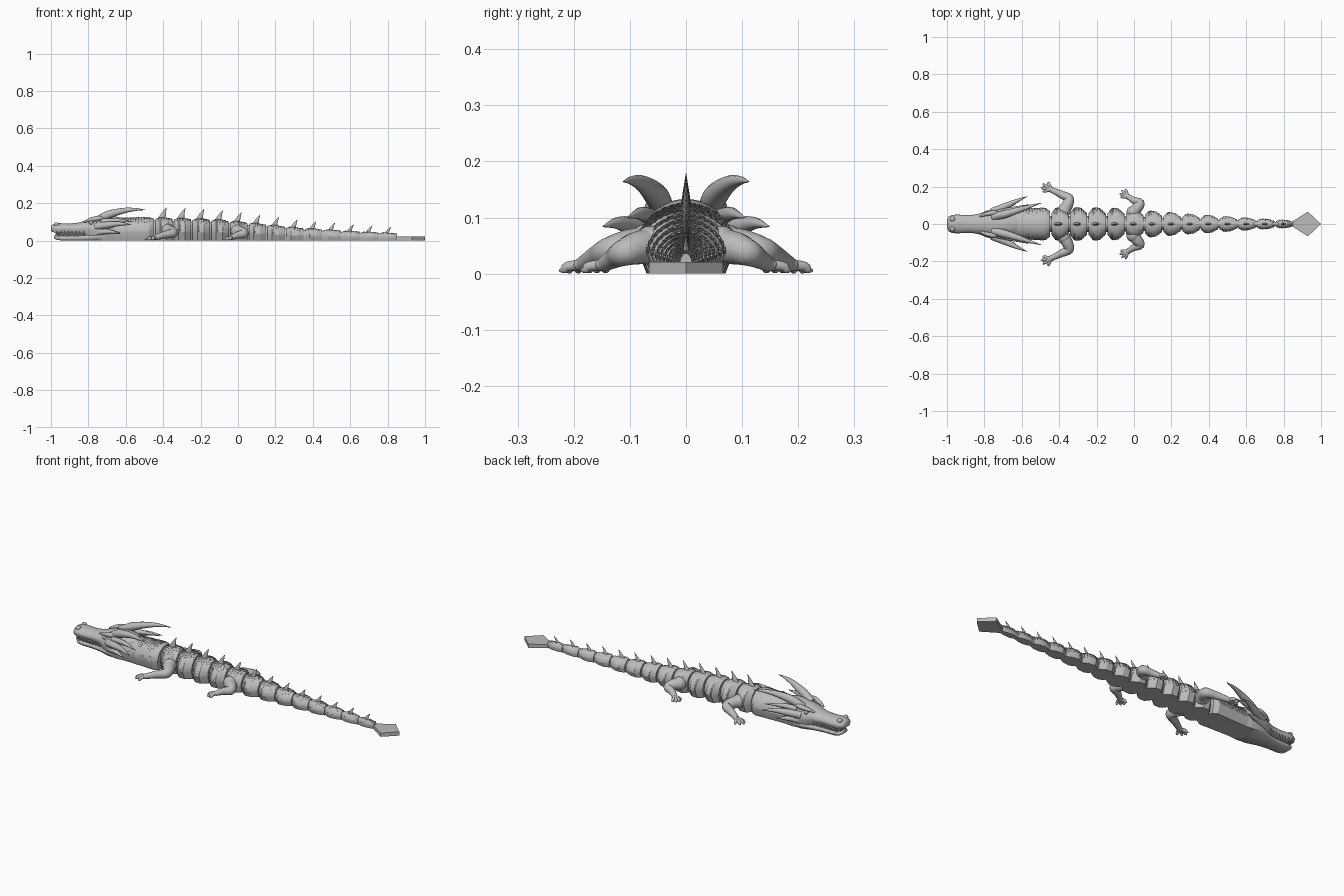
import bpy, bmesh, math
from mathutils import Vector

cube = bpy.data.objects.get("Cube")
if cube:
    bpy.data.objects.remove(cube)

grey = bpy.data.materials.new("stone_grey")
grey.use_nodes = True
grey.diffuse_color = (0.5, 0.5, 0.5, 1)
grey.node_tree.nodes["Principled BSDF"].inputs["Base Color"].default_value = (0.5, 0.5, 0.5, 1)


def finish(name, bm, mirror=False, smooth=40):
    bmesh.ops.recalc_face_normals(bm, faces=bm.faces)
    mesh = bpy.data.meshes.new(name)
    bm.to_mesh(mesh)
    bm.free()
    mesh.materials.append(grey)
    ob = bpy.data.objects.new(name, mesh)
    bpy.context.collection.objects.link(ob)
    if smooth:
        bpy.ops.object.select_all(action='DESELECT')
        ob.select_set(True)
        bpy.context.view_layer.objects.active = ob
        bpy.ops.object.shade_smooth_by_angle(angle=math.radians(smooth))
    if mirror:
        mod = ob.modifiers.new("mirror", 'MIRROR')
        mod.use_axis = (False, True, False)
        mod.use_clip = False
    return ob


def table(rows, x):
    """Linear lookup of all columns of a table at x."""
    if x <= rows[0][0]:
        return rows[0][1:]
    for a, b in zip(rows, rows[1:]):
        if x <= b[0]:
            t = (x - a[0]) / (b[0] - a[0])
            return [p + (q - p) * t for p, q in zip(a[1:], b[1:])]
    return rows[-1][1:]


def skin(bm, rings):
    loops = [[bm.verts.new(p) for p in ring] for ring in rings]
    n = len(loops[0])
    for a, b in zip(loops, loops[1:]):
        for i in range(n):
            bm.faces.new((a[i], a[(i + 1) % n], b[(i + 1) % n], b[i]))
    bm.faces.new(loops[0])
    bm.faces.new(loops[-1])


def dome(row, ang):
    """Point on the arched upper part of a section (x, half width, bottom, top)."""
    x, w, lo, hi = row
    belt = lo + 0.38 * (hi - lo)
    return Vector((x, w * math.cos(ang), belt + (hi - belt) * math.sin(ang)))


def loft(bm, rows, n=20, foot=0.8):
    rings = []
    for r in rows:
        ring = [dome(r, math.pi * i / n) for i in range(n + 1)]
        ring += [Vector((r[0], s * foot * r[1], r[2])) for s in (-1, 1)]
        rings.append(ring)
    skin(bm, rings)


def tube(bm, pts, radii, flat=1.0, n=12, steps=5):
    """Tapered tube along a smooth path; flat squeezes it sideways."""
    P = [Vector(p) for p in pts]
    P = [2 * P[0] - P[1]] + P + [2 * P[-1] - P[-2]]
    path = []
    for i in range(1, len(P) - 2):
        a, b, c, d = P[i - 1:i + 3]
        for k in range(steps + (i == len(P) - 3)):
            t = k / steps
            p = 0.5 * (2 * b + (c - a) * t + (2 * a - 5 * b + 4 * c - d) * t * t
                       + (3 * b - a - 3 * c + d) * t ** 3)
            path.append((p, radii[i - 1] + (radii[i] - radii[i - 1]) * t))
    rings = []
    for i, (p, r) in enumerate(path):
        d = (path[min(i + 1, len(path) - 1)][0] - path[max(i - 1, 0)][0]).normalized()
        side = d.cross(Vector((0, 0, 1))).normalized()
        up = side.cross(d)
        rings.append([p + r * (flat * math.cos(2 * math.pi * k / n) * side
                               + math.sin(2 * math.pi * k / n) * up) for k in range(n)])
    skin(bm, rings)


def ball(bm, pos, r, squash=1.0):
    v = bmesh.ops.create_uvsphere(bm, u_segments=16, v_segments=10, radius=r)["verts"]
    bmesh.ops.scale(bm, vec=(1, 1, squash), verts=v)
    bmesh.ops.translate(bm, vec=pos, verts=v)


def scales(bm, rows, x0, x1, count, size):
    """Overlapping diamond scales with raised rear tips."""
    for j in range(count):
        x = x0 + (x1 - x0) * (j + 0.5) / count
        w, lo, hi = table(rows, x)
        n = max(7, int(2.6 * w / size))
        half = 0.55 * math.pi / n
        for i in range(n + j % 2):
            a = math.pi * (i + 0.5 - 0.5 * (j % 2)) / n
            a = min(max(a, half), math.pi - half)

            def at(dx, da, lift=0.0):
                p = dome((x + dx, *table(rows, x + dx)), a + da)
                return bm.verts.new(p + lift * Vector((0, math.cos(a), math.sin(a))))
            f, l, r = at(-size, 0), at(0, half, 0.001), at(0, -half, 0.001)
            tip, base = at(size * 0.8, 0, 0.0035), at(size * 0.5, 0, -0.001)
            for face in ((f, l, tip), (f, tip, r), (l, base, tip), (tip, base, r), (f, r, base, l)):
                bm.faces.new(face)


# Overall body taper: x, half width, top height
BODY = [(-0.7, .076, .118), (-.47, .086, .124), (-.3, .088, .12), (-.1, .085, .112), (.1, .069, .092),
        (.3, .053, .07), (.6, .033, .05), (.86, .017, .038)]


def section(x, kw=1.0, kh=1.0):
    w, h = table(BODY, x)
    return (x, w * kw, 0.0, h * kh)


# Neck with scaled rear half
bm = bmesh.new()
neck = [section(x) for x in (-.72, -.6, -.5, -.475)] + [section(-.45, .8, .95)]
loft(bm, neck)
scales(bm, neck, -.66, -.47, 13, .011)
finish("neck", bm, smooth=30)

# Jointed body segments, links and back spines
links, spines = bmesh.new(), bmesh.new()
core = [section(x / 20, .5, .86) for x in range(-10, 18)]
loft(links, core, n=12)
finish("joint_links", links)
for i in range(13):
    x = -.395 + .1 * i
    seg = [section(x - .047, .66, .93), section(x - .022, 1, 1),
           section(x + .012, .98, 1), section(x + .045, .62, .94)]
    bm = bmesh.new()
    loft(bm, seg)
    scales(bm, seg, x - .04, x + .042, 6, .011)
    finish(f"body_segment_{i + 1}", bm, smooth=25)
    top = table(BODY, x)[1]
    k = 1 - .035 * i
    tube(spines, [(x - .012, 0, top - .008), (x - .002, 0, top + .022 * k), (x + .013, 0, top + .056 * k)],
         [.021 * k, .012 * k, .001], flat=.5)
finish("back_spines", spines)

# Diamond tail tip
bm = bmesh.new()
outline = [(.845, .012), (.93, .066), (1, 0), (.93, -.066), (.845, -.012)]
skin(bm, [[Vector((x, y, z)) for x, y in outline] for z in (0, .021)])
finish("tail_tip", bm, smooth=0)

# Skull and upper jaw
bm = bmesh.new()
loft(bm, [(-1, .022, .052, .072), (-.992, .038, .045, .086), (-.97, .049, .042, .094), (-.94, .05, .042, .092),
          (-.89, .047, .042, .092), (-.85, .05, .04, .096), (-.82, .058, .036, .106), (-.79, .07, .02, .118),
          (-.75, .083, .004, .125), (-.71, .085, 0, .133), (-.67, .08, 0, .132), (-.62, .068, 0, .122)], n=24)
finish("skull", bm, smooth=60)

# Lower jaw and recessed mouth
bm = bmesh.new()
loft(bm, [(-.985, .022, .012, .026), (-.97, .038, .004, .029), (-.94, .043, 0, .03), (-.88, .043, 0, .03),
          (-.82, .053, 0, .034), (-.76, .075, 0, .05), (-.7, .075, 0, .05)], n=16, foot=.85)
finish("lower_jaw", bm, smooth=60)
bm = bmesh.new()
loft(bm, [(-.975, .025, .015, .06), (-.94, .037, .015, .065), (-.86, .038, .015, .065), (-.78, .05, .015, .07)])
finish("mouth_inside", bm)

# Teeth along both jaws
bm = bmesh.new()
for i in range(8):
    x = -.967 + .02 * i
    y = .04 + .008 * max(0, i - 5) / 2
    tube(bm, [(x, y, .049), (x, y, .041), (x + .001, y, .029)], [.007, .006, .001], n=8, steps=2)
    tube(bm, [(x + .01, y - .002, .022), (x + .01, y - .002, .03), (x + .01, y, .04)],
         [.006, .005, .001], n=8, steps=2)
finish("teeth", bm, mirror=True)

# Eyes, brows and nostrils
bm = bmesh.new()
ball(bm, (-.785, .058, .096), .0115)
finish("eyes", bm, mirror=True)
bm = bmesh.new()
tube(bm, [(-.825, .04, .1), (-.79, .053, .111), (-.75, .06, .118), (-.71, .055, .122)], [.004, .011, .014, .006])
finish("brows", bm, mirror=True)
bm = bmesh.new()
ball(bm, (-.97, .026, .086), .014, .8)
finish("nostrils", bm, mirror=True)

# Large horns, cheek spikes and jaw spikes
bm = bmesh.new()
tube(bm, [(-.755, .038, .108), (-.69, .053, .139), (-.61, .077, .16), (-.55, .096, .166), (-.495, .112, .164)],
     [.02, .022, .015, .008, .001])
finish("horns", bm, mirror=True)
bm = bmesh.new()
tube(bm, [(-.76, .065, .075), (-.69, .094, .084), (-.63, .122, .09), (-.57, .148, .084)], [.02, .018, .011, .001])
tube(bm, [(-.73, .06, .1), (-.65, .08, .107), (-.56, .105, .1)], [.016, .012, .001])
tube(bm, [(-.75, .065, .045), (-.69, .088, .048), (-.63, .108, .04)], [.018, .012, .001])
finish("cheek_spikes", bm, mirror=True)


# Legs with spread clawed toes
def leg(name, path, radii, toes):
    bm = bmesh.new()
    tube(bm, path, radii, n=16)
    ball(bm, path[0], radii[0] * 1.1)
    wrist = Vector(path[-1])
    ball(bm, wrist, radii[-1] * 1.15, .75)
    for x, y in toes:
        tip = Vector((x, y, .005))
        mid = wrist.lerp(tip, .6)
        mid.z = .013
        tube(bm, [wrist, mid, wrist.lerp(tip, .8) * 1.0, tip], [.01, .009, .0075, .0015], n=10)
    finish(name, bm, mirror=True, smooth=60)


leg("fore_legs", [(-.375, .07, .052), (-.355, .105, .048), (-.348, .137, .04), (-.39, .158, .031), (-.445, .185, .016)],
    [.033, .03, .025, .02, .014], [(-.46, .226), (-.488, .215), (-.499, .194), (-.49, .172)])
leg("hind_legs", [(-.005, .062, .05), (.02, .09, .045), (.032, .112, .037), (.0, .126, .029), (-.035, .148, .016)],
    [.032, .029, .024, .019, .013], [(-.045, .188), (-.066, .18), (-.078, .162), (-.073, .142)])
